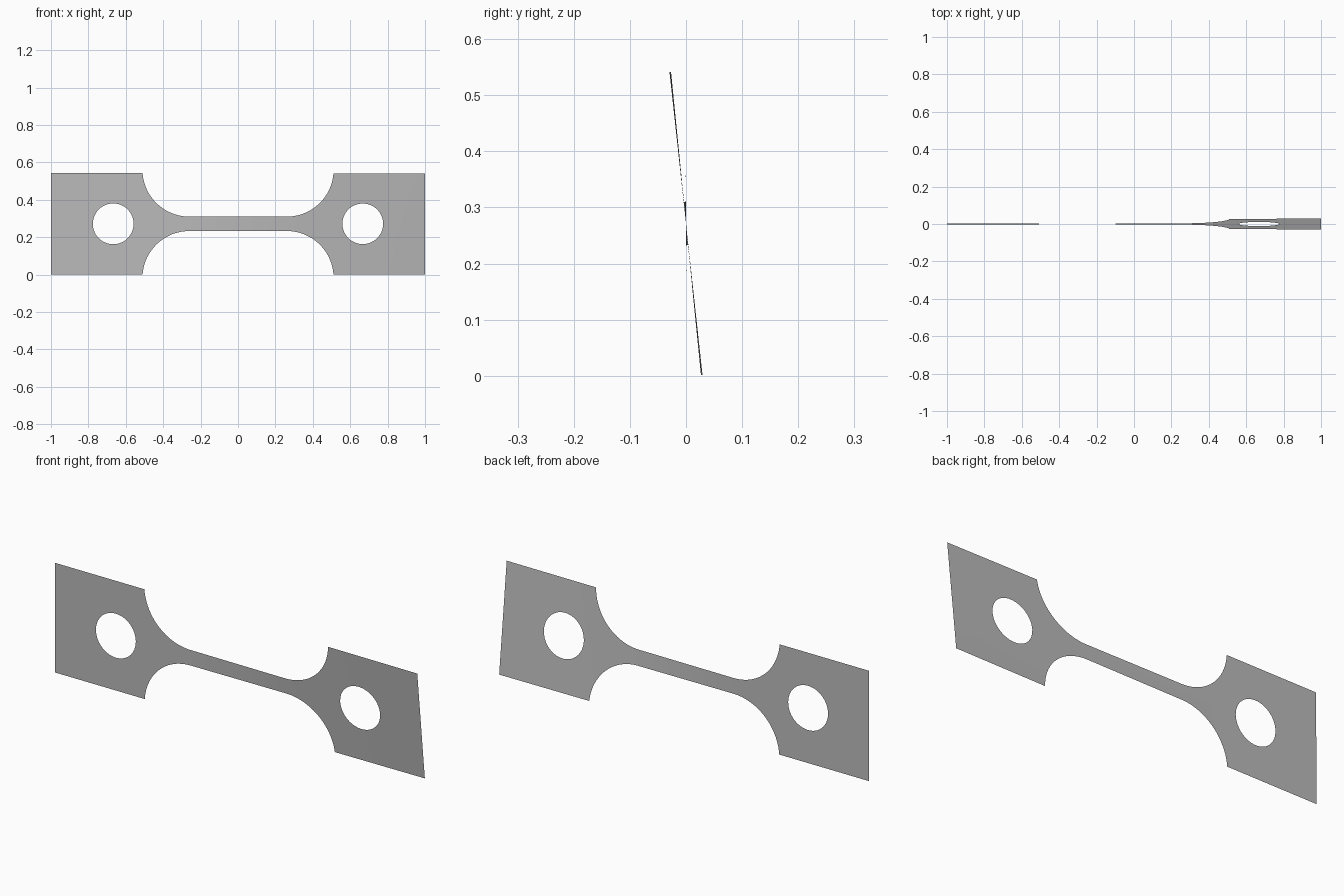
import bpy, bmesh
from math import sin, cos, radians, hypot

cube = bpy.data.objects.get("Cube")
if cube:
    bpy.data.objects.remove(cube)

HALF = 0.2715        # half height of the grips
NECK = 0.0385        # half height of the narrow gauge
FILLET_X, FILLET_R, FILLET_ARC = 0.26, 0.251, radians(85.5)
HOLE_X, HOLE_R = 0.667, 0.109
ROWS = 16

mat = bpy.data.materials.new("light grey metal")
mat.use_nodes = True
grey = (0.5, 0.5, 0.5, 1)
mat.diffuse_color = grey
mat.node_tree.nodes["Principled BSDF"].inputs["Base Color"].default_value = grey

bm = bmesh.new()


def strip(lines, closed=False):
    """Join neighbouring rows of points with quads."""
    rows = [[bm.verts.new(p) for p in line] for line in lines]
    for a, b in zip(rows, rows[1:]):
        n = len(a)
        for i in range(n if closed else n - 1):
            j = (i + 1) % n
            bm.faces.new((a[i], b[i], b[j], a[j]))


def twist(x):
    """Twist of the sheet along its length, mostly taken by the gauge."""
    t = min(max((x + 0.42) / 0.84, 0), 1)
    return radians(0.3 + 5.2 * t * t * (3 - 2 * t) + 1.2 * max(x - 0.4, 0))


# Gauge with curved shoulders: columns of points from shoulder to shoulder
arc = [(FILLET_X + FILLET_R * sin(FILLET_ARC * i / 24),
        NECK + FILLET_R * (1 - cos(FILLET_ARC * i / 24))) for i in range(25)]
shoulder_x = arc[-1][0]
arc[-1] = (shoulder_x, HALF)
stations = [(-x, h) for x, h in reversed(arc)]
stations += [(FILLET_X * i / 8, NECK) for i in range(-7, 8)] + arc
strip([[(x, 0, h * (2 * r / ROWS - 1)) for r in range(ROWS + 1)] for x, h in stations])

# Grips: rings of points from the round hole out to the rectangle
for side in (-1, 1):
    corners = [(shoulder_x, -HALF), (1, -HALF), (1, HALF), (shoulder_x, HALF)]
    rim = []
    for (ax, az), (bx, bz) in zip(corners, corners[1:] + corners[:1]):
        rim += [(ax + (bx - ax) * i / ROWS, az + (bz - az) * i / ROWS) for i in range(ROWS)]
    rings = []
    for f in (0, 0.33, 0.67, 1):
        ring = []
        for x, z in rim:
            dx = x - HOLE_X
            k = HOLE_R / hypot(dx, z)
            k += (1 - k) * f
            ring.append((side * (HOLE_X + dx * k), 0, z * k))
        rings.append(ring)
    strip(rings, closed=True)

bmesh.ops.remove_doubles(bm, verts=bm.verts, dist=0.0005)

# Twist the whole sheet about its long axis and stand it on the ground
for v in bm.verts:
    x, _, z = v.co
    a = twist(x)
    v.co = (x, -z * sin(a), z * cos(a) + HALF)
bmesh.ops.recalc_face_normals(bm, faces=bm.faces)
bm.normal_update()
if sum(f.normal.y for f in bm.faces) > 0:
    bmesh.ops.reverse_faces(bm, faces=bm.faces)
for f in bm.faces:
    f.smooth = True

mesh = bpy.data.meshes.new("test_strip")
bm.to_mesh(mesh)
bm.free()
mesh.materials.append(mat)
strip_object = bpy.data.objects.new("test_strip", mesh)
bpy.context.collection.objects.link(strip_object)
